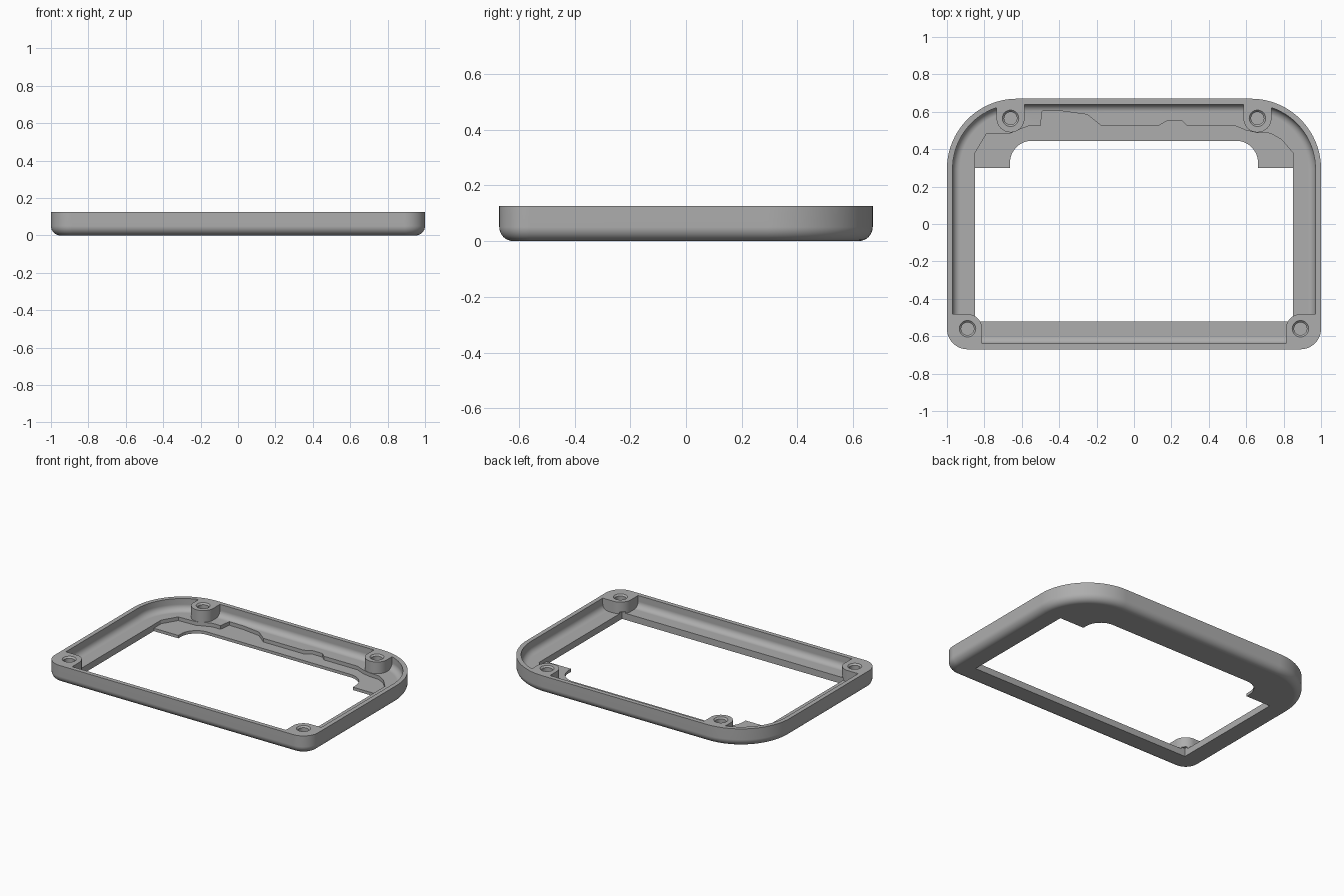
import bpy, bmesh
from math import sin, cos, pi, radians

if "Cube" in bpy.data.objects:
    bpy.data.objects.remove(bpy.data.objects["Cube"], do_unlink=True)

grey = bpy.data.materials.new("plain grey")
grey.use_nodes = True
grey.diffuse_color = (0.42, 0.42, 0.42, 1)
grey.node_tree.nodes["Principled BSDF"].inputs["Base Color"].default_value = (0.42, 0.42, 0.42, 1)

HEIGHT, FLOOR, PLATE, WALL = 0.125, 0.045, 0.02, 0.03
HALF_X, HALF_Y, BACK_R, FRONT_R = 1.0, 0.67, 0.375, 0.11


def arc(cx, cy, r, start, end, n):
    """Points along an arc, angles in degrees."""
    steps = [radians(start + (end - start) * i / n) for i in range(n + 1)]
    return [(cx + r * cos(a), cy + r * sin(a)) for a in steps]


def frame_outline(inset):
    """Rounded outline with broad back corners and tight front corners."""
    x, y = HALF_X - BACK_R, HALF_Y - BACK_R
    u, v = HALF_X - FRONT_R, HALF_Y - FRONT_R
    rb, rf = BACK_R - inset, FRONT_R - inset
    return (arc(x, y, rb, 0, 90, 20) + arc(-x, y, rb, 90, 180, 20)
            + arc(-u, -v, rf, 180, 270, 12) + arc(u, -v, rf, 270, 360, 12))


def loft(name, rings):
    """Closed solid through (outline, z) rings."""
    bm = bmesh.new()
    loops = [[bm.verts.new((x, y, z)) for x, y in pts] for pts, z in rings]
    for a, b in zip(loops, loops[1:]):
        for i in range(len(a)):
            j = (i + 1) % len(a)
            bm.faces.new((a[i], a[j], b[j], b[i]))
    bm.faces.new(loops[0][::-1])
    bm.faces.new(loops[-1])
    bmesh.ops.recalc_face_normals(bm, faces=bm.faces)
    mesh = bpy.data.meshes.new(name)
    bm.to_mesh(mesh)
    bm.free()
    mesh.materials.append(grey)
    ob = bpy.data.objects.new(name, mesh)
    bpy.context.collection.objects.link(ob)
    return ob


def prism(name, pts, z0, z1):
    return loft(name, [(pts, z0), (pts, z1)])


def cut(target, cutter):
    """Subtract the cutter and discard it."""
    bpy.context.view_layer.objects.active = target
    mod = target.modifiers.new("cut", 'BOOLEAN')
    mod.operation, mod.solver, mod.object = 'DIFFERENCE', 'EXACT', cutter
    bpy.ops.object.modifier_apply(modifier=mod.name)
    bpy.data.objects.remove(cutter, do_unlink=True)


def filleted(name, inset, z0, r, top):
    """Solid whose bottom edge is rounded with radius r."""
    rings = []
    for i in range(9):
        a = pi / 2 * i / 8
        rings.append((frame_outline(inset + r * (1 - sin(a))), z0 + r * (1 - cos(a))))
    return loft(name, rings + [(frame_outline(inset), top)])


# Outer shell and the hollow inside it
frame = filleted("bezel_frame", 0, 0, 0.05, HEIGHT)
cavity = filleted("cavity", WALL, FLOOR, 0.04, 0.2)

# Screw bosses are left standing where the hollow is not cut
BACK_BOSS, FRONT_BOSS = (0.66, 0.565), (0.89, -0.56)
for s in (-1, 1):
    x, y = BACK_BOSS
    back = arc(s * x, y, 0.075, 180, 360, 20) + [(s * x + 0.075, 0.8), (s * x - 0.075, 0.8)]
    cut(cavity, prism("back_boss", back, -0.1, 0.3))
    x, y = FRONT_BOSS
    front = [(s * px, py) for px, py in
             arc(x, y, 0.078, 90, 180, 12) + [(x - 0.078, -0.8), (1.1, -0.8), (1.1, y + 0.078)]]
    cut(cavity, prism("front_boss", front, -0.1, 0.3))
cut(frame, cavity)

# Stepped recess that leaves a thin plate along the back
recess = [(-0.85, 0.2), (-0.85, 0.38), (-0.79, 0.48), (-0.66, 0.485), (-0.6, 0.51), (-0.56, 0.525),
          (-0.5, 0.525), (-0.49, 0.605), (-0.38, 0.603), (-0.25, 0.585), (-0.175, 0.525),
          (0.13, 0.525), (0.18, 0.553), (0.255, 0.553), (0.285, 0.525), (0.54, 0.525),
          (0.6, 0.5), (0.66, 0.487), (0.73, 0.485), (0.79, 0.45), (0.85, 0.38), (0.85, 0.2)]
cut(frame, prism("recess", recess, PLATE, FLOOR + 0.01))

# Display opening with two corner tabs at the back
opening = ([(-0.85, -0.52), (0.85, -0.52), (0.85, 0.3), (0.663, 0.3)]
           + arc(0.545, 0.327, 0.118, 0, 90, 12) + arc(-0.545, 0.327, 0.118, 90, 180, 12)
           + [(-0.663, 0.3), (-0.85, 0.3)])
cut(frame, prism("opening", opening, -0.1, FLOOR + 0.012))

# Blind screw holes with a countersunk rim
for x, y in (BACK_BOSS, FRONT_BOSS):
    for s in (-1, 1):
        ring = lambda r: arc(s * x, y, r, 0, 348.75, 31)
        cut(frame, loft("hole", [(ring(0.034), 0.045), (ring(0.034), HEIGHT - 0.01),
                                 (ring(0.044), HEIGHT), (ring(0.044), 0.2)]))

# Smooth fillets, crisp edges
bpy.ops.object.select_all(action='DESELECT')
frame.select_set(True)
bpy.context.view_layer.objects.active = frame
bpy.ops.object.shade_smooth_by_angle(angle=radians(30))
weighted = frame.modifiers.new("weighted_normals", 'WEIGHTED_NORMAL')
weighted.keep_sharp = True
